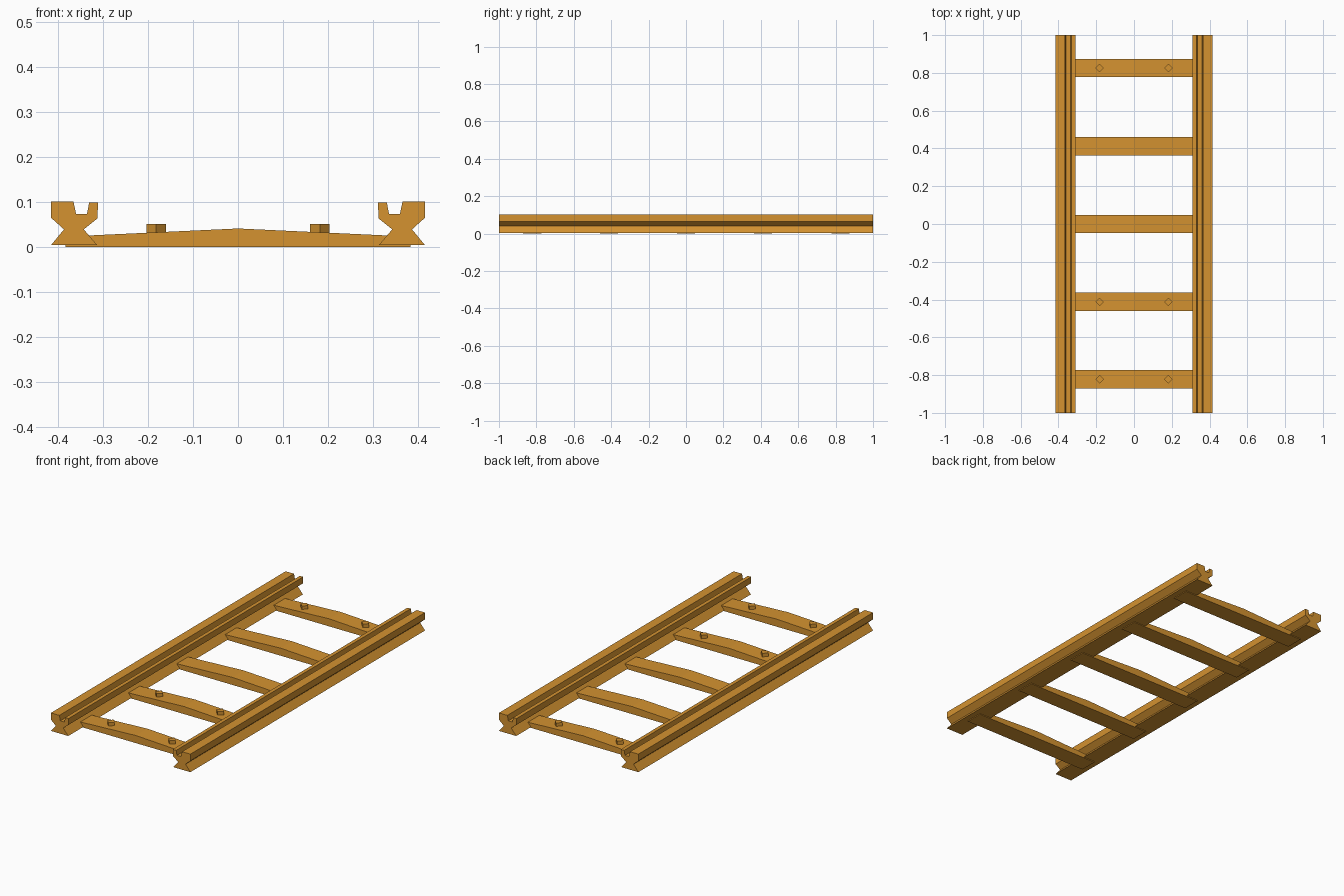
import bpy
import bmesh
import math

cube = bpy.data.objects.get("Cube")
if cube:
    bpy.data.objects.remove(cube, do_unlink=True)

COLOUR = (0.66, 0.29, 0.03, 1.0)
wood = bpy.data.materials.new("golden_wood")
wood.use_nodes = True
wood.diffuse_color = COLOUR
wood.node_tree.nodes["Principled BSDF"].inputs["Base Color"].default_value = COLOUR


def finish(name, bm):
    bmesh.ops.recalc_face_normals(bm, faces=bm.faces)
    mesh = bpy.data.meshes.new(name)
    bm.to_mesh(mesh)
    bm.free()
    mesh.materials.append(wood)
    obj = bpy.data.objects.new(name, mesh)
    bpy.context.collection.objects.link(obj)
    return obj


def extrude_profile(name, profile, y, length):
    """Extrude an (x, z) outline along y, centred on the given y."""
    bm = bmesh.new()
    face = bm.faces.new([bm.verts.new((x, y - length / 2, z)) for x, z in profile])
    result = bmesh.ops.extrude_face_region(bm, geom=[face])
    verts = [g for g in result["geom"] if isinstance(g, bmesh.types.BMVert)]
    bmesh.ops.translate(bm, verts=verts, vec=(0, length, 0))
    return finish(name, bm)


# Rails: flared foot, narrow waist and a grooved head
rail_profile = [
    (0.416, 0.101), (0.366, 0.101), (0.36, 0.073), (0.336, 0.073),
    (0.331, 0.099), (0.311, 0.099), (0.313, 0.063), (0.343, 0.039),
    (0.313, 0.004), (0.416, 0.004), (0.387, 0.039), (0.416, 0.065),
]
for side, sign in (("left", 1), ("right", -1)):
    extrude_profile(side + "_rail", [(sign * x, z) for x, z in rail_profile], 0, 2.0)

# Cross ties with a gently peaked top
tie_profile = [(-0.384, 0), (0.384, 0), (0.384, 0.023), (0, 0.041), (-0.384, 0.023)]
for i, y in enumerate((-0.822, -0.412, 0, 0.412, 0.826)):
    extrude_profile(f"cross_tie_{i + 1}", tie_profile, y, 0.097)

# Diamond pegs on three of the ties
for i, y in enumerate((-0.822, -0.412, 0.826)):
    for side, x in (("left", 0.182), ("right", -0.182)):
        bm = bmesh.new()
        bmesh.ops.create_cone(bm, cap_ends=True, segments=4,
                              radius1=0.022, radius2=0.022, depth=0.03)
        # Turn the corners to face along x and y
        corner = max(bm.verts, key=lambda v: v.co.x).co
        turn = -math.atan2(corner.y, corner.x)
        for v in bm.verts:
            px, py = v.co.x, v.co.y
            v.co.x = px * math.cos(turn) - py * math.sin(turn) + x
            v.co.y = px * math.sin(turn) + py * math.cos(turn) + y
            v.co.z += 0.036
        finish(f"{side}_peg_{i + 1}", bm)
